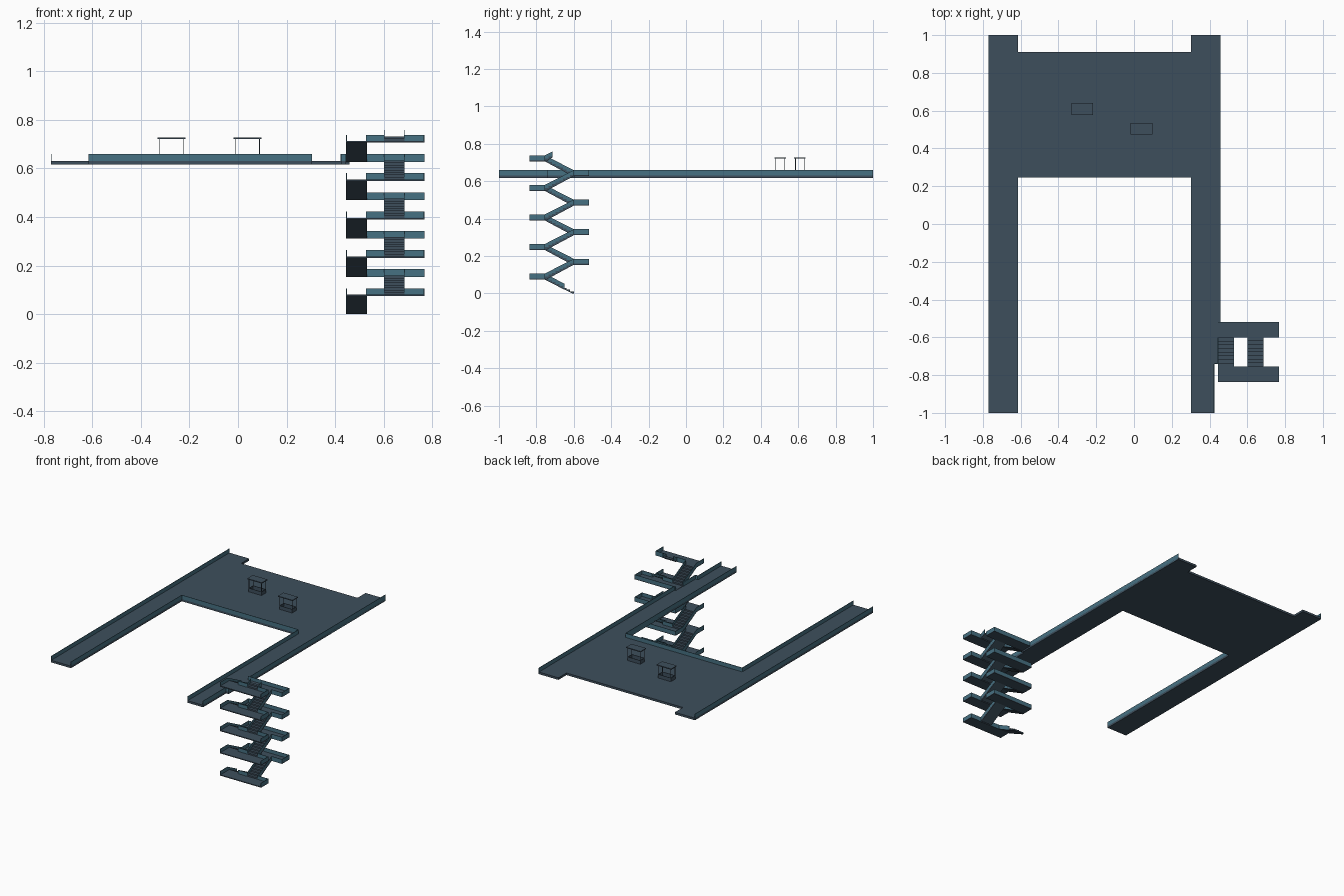
import bpy, bmesh

if "Cube" in bpy.data.objects:
    bpy.data.objects.remove(bpy.data.objects["Cube"])

def material(name, rgb):
    m = bpy.data.materials.new(name)
    m.diffuse_color = (*rgb, 1)
    m.use_nodes = True
    m.node_tree.nodes["Principled BSDF"].inputs["Base Color"].default_value = m.diffuse_color
    return m

SLATE = material("dark slate floor", (0.048, 0.078, 0.108))
TEAL = material("muted teal wall", (0.062, 0.165, 0.225))
T = 0.003  # wall thickness

def finish(name, bm, mat):
    bmesh.ops.recalc_face_normals(bm, faces=bm.faces)
    me = bpy.data.meshes.new(name)
    bm.to_mesh(me)
    bm.free()
    me.materials.append(mat)
    ob = bpy.data.objects.new(name, me)
    bpy.context.collection.objects.link(ob)
    return ob

def add_prism(bm, pts, axis, a, b):
    """Extrude a 2D outline along x (outline is y,z) or z (outline is x,y)."""
    place = (lambda p, t: (t, *p)) if axis == "x" else (lambda p, t: (*p, t))
    lo = [bm.verts.new(place(p, a)) for p in pts]
    hi = [bm.verts.new(place(p, b)) for p in pts]
    bm.faces.new(lo)
    bm.faces.new(hi)
    n = len(pts)
    for i in range(n):
        j = (i + 1) % n
        bm.faces.new((lo[i], lo[j], hi[j], hi[i]))

def add_box(bm, x0, x1, y0, y1, z0, z1):
    add_prism(bm, [(x0, y0), (x1, y0), (x1, y1), (x0, y1)], "z", z0, z1)

def boxes(name, mat, items):
    bm = bmesh.new()
    for it in items:
        add_box(bm, *it)
    return finish(name, bm, mat)

# Deck: two long walkways joined by a wide platform
D0, D1, DW = 0.616, 0.631, 0.66
outline = [(-0.77, -1), (-0.613, -1), (-0.613, 0.245), (0.302, 0.245), (0.302, -1),
           (0.425, -1), (0.425, -0.74), (0.445, -0.74), (0.445, -0.6), (0.458, -0.6),
           (0.458, 1), (0.302, 1), (0.302, 0.91), (-0.613, 0.91), (-0.613, 1), (-0.77, 1)]
bm = bmesh.new()
add_prism(bm, outline, "z", D0, D1)
finish("deck_floor", bm, SLATE)

# Parapets around the deck, open at the stair landing
boxes("deck_parapet", TEAL, [
    (-0.77, -0.77 + T, -1, 1, D0, DW),
    (-0.613 - T, -0.613, -1, 0.245, D0, DW),
    (-0.613, 0.302, 0.245, 0.245 + T, D0, DW),
    (0.302, 0.302 + T, -1, 0.245, D0, DW),
    (0.458 - T, 0.458, -0.52, 1, D0, DW),
    (0.445 - T, 0.445, -0.74, -0.6, D0, DW),
    (0.425, 0.445, -0.74, -0.74 + T, D0, DW),
    (0.425 - T, 0.425, -1, -0.74, D0, DW)])

# Stair tower
XL, XL2, XR, XR2, XE = 0.445, 0.53, 0.60, 0.685, 0.767
YF0, YF1, YB0, YB1 = -0.837, -0.755, -0.60, -0.518
STEP, HALF, RAIL = 0.158, 0.079, 0.026

def landing(name, z, y0, y1, inner_y, back=False, open_left=False):
    boxes(name + "_floor", SLATE, [(XL, XE, y0, y1, z - 0.006, z)])
    a, b = z - 0.006, z + RAIL
    walls = [(XE - T, XE, y0, y1, a, b),
             (XL2, XR, inner_y - T / 2, inner_y + T / 2, a, b),
             (XR2, XE, inner_y - T / 2, inner_y + T / 2, a, b)]
    if back:
        walls.append((XL, XE, y1 - T, y1, a, b))
    if not open_left:
        walls.append((XL, XL + T, y0, y1, a, b))
    boxes(name + "_walls", TEAL, walls)

def flight(name, x0, x1, ya, za, yb, zb, steps=8, rail_from=0.0):
    # stepped top over a sloping underside
    dy, dz = (yb - ya) / steps, (zb - za) / steps
    pts = [(ya, za)]
    for i in range(steps):
        pts += [(ya + i * dy, za + (i + 1) * dz), (ya + (i + 1) * dy, za + (i + 1) * dz)]
    pts += [(yb, zb - 0.006), (ya + dy * 0.4, max(za - 0.006, 0))]
    bm = bmesh.new()
    add_prism(bm, pts, "x", x0, x1)
    finish(name + "_steps", bm, SLATE)
    # sloping side walls
    ys, zs = ya + (yb - ya) * rail_from, za + (zb - za) * rail_from
    side = [(ys, max(zs - 0.006, 0)), (yb, zb - 0.006), (yb, zb + RAIL), (ys, zs + RAIL)]
    bm = bmesh.new()
    for x in (x0, x1 - T):
        add_prism(bm, side, "x", x, x + T)
    finish(name + "_side_walls", bm, TEAL)

for k in range(5):
    zf = 0.08 + STEP * k          # front landing height
    zb = zf + HALF                # back landing height
    start = 0 if k == 0 else zf - HALF
    flight(f"left_flight_{k+1}", XL, XL2, YB0, start, YF1, zf,
           rail_from=0.32 if k == 0 else 0)
    landing(f"front_landing_{k+1}", zf, YF0, YF1, YF1)
    if k < 4:
        flight(f"right_flight_{k+1}", XR, XR2, YF1, zf, YB0, zb)
        landing(f"back_landing_{k+1}", zb, YB0, YB1, YB0, True, k == 3)
# Unfinished flight at the top
flight("top_flight_stub", XR, XR2, YF1, 0.712, -0.715, 0.732, steps=2)
bpy.data.objects["top_flight_stub_side_walls"].scale.z = 1

# Two small roofed booths on the platform
def booth(name, x0, y0):
    x1, y1 = x0 + 0.115, y0 + 0.062
    boxes(name + "_roof", SLATE, [(x0, x1, y0, y1, 0.72, 0.726)])
    a, b, c, d = x0 + 0.007, x1 - 0.007, y0 + 0.006, y1 - 0.006
    p = 0.003
    boxes(name + "_posts", SLATE, [(x, x + p, y, y + p, D1, 0.72)
                                   for x in (a, b - p) for y in (c, d - p)])
    boxes(name + "_counter", SLATE, [
        (a, b, c, c + p, D1, 0.657), (a, b, d - p, d, D1, 0.657),
        (a, a + p, c, d, D1, 0.657), (b - p, b, c, d, D1, 0.657)])

booth("left_booth", -0.332, 0.578)
booth("right_booth", -0.018, 0.473)
